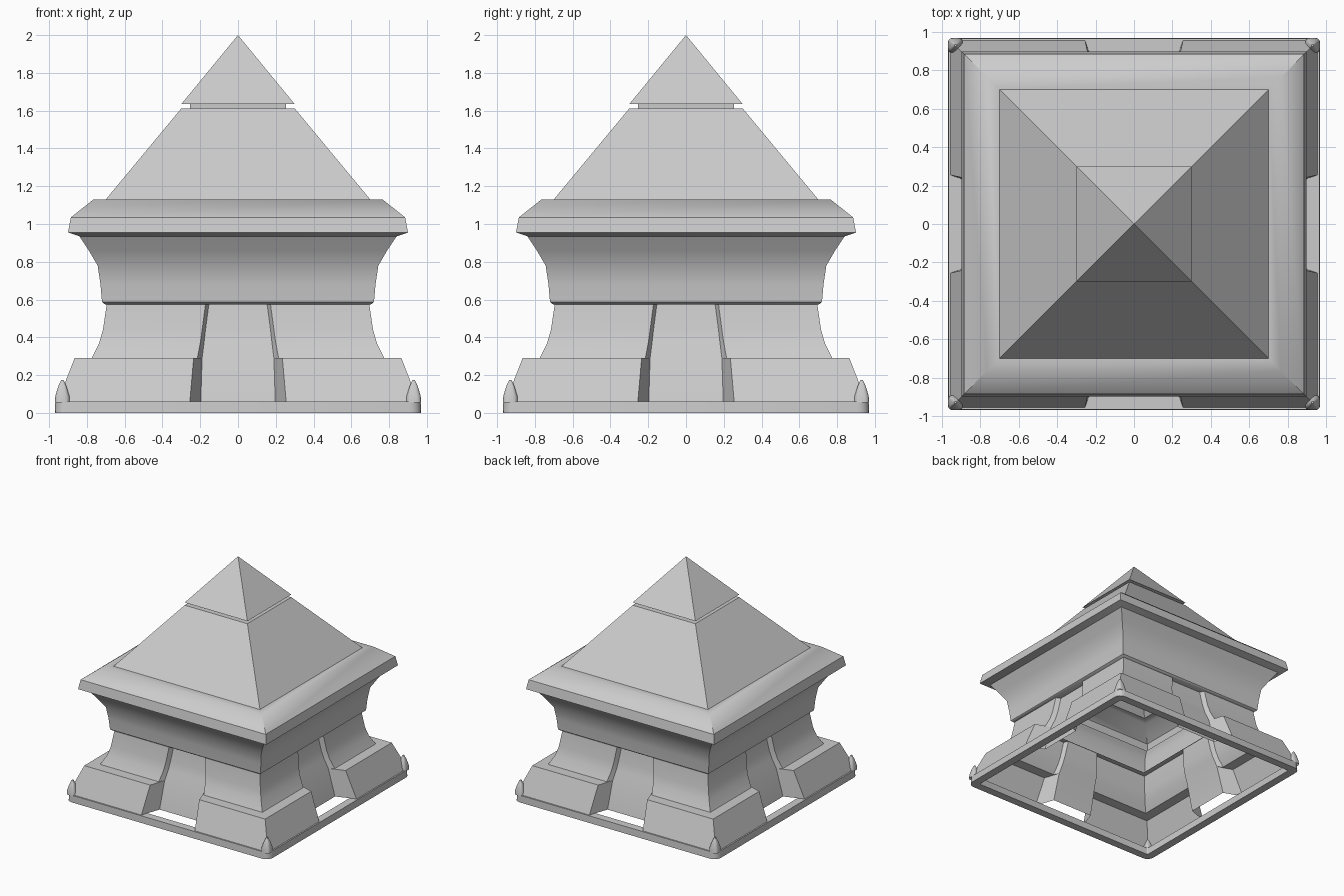
import bpy, bmesh, math
from mathutils import Matrix

cube = bpy.data.objects.get("Cube")
if cube:
    bpy.data.objects.remove(cube)

STONE = (0.6, 0.6, 0.6, 1)
stone = bpy.data.materials.new("pale stone")
stone.use_nodes = True
stone.diffuse_color = STONE
stone.node_tree.nodes["Principled BSDF"].inputs["Base Color"].default_value = STONE


def finish(name, bm, angle):
    bmesh.ops.remove_doubles(bm, verts=bm.verts, dist=0.0005)
    mesh = bpy.data.meshes.new(name)
    bm.to_mesh(mesh)
    bm.free()
    mesh.materials.append(stone)
    obj = bpy.data.objects.new(name, mesh)
    bpy.context.collection.objects.link(obj)
    bpy.ops.object.select_all(action='DESELECT')
    obj.select_set(True)
    bpy.context.view_layer.objects.active = obj
    bpy.ops.object.shade_smooth_by_angle(angle=math.radians(angle))
    return obj


def face(bm, points):
    bm.faces.new([bm.verts.new(p) for p in points])


def four_sides(bm):
    geom = bm.verts[:] + bm.edges[:] + bm.faces[:]
    for k in range(1, 4):
        copy = bmesh.ops.duplicate(bm, geom=geom)["geom"]
        verts = [v for v in copy if isinstance(v, bmesh.types.BMVert)]
        bmesh.ops.rotate(bm, verts=verts, matrix=Matrix.Rotation(k * math.pi / 2, 3, 'Z'))


def square_lathe(name, profile, angle=41):
    """Sweep (half width, height) points around a square plan."""
    bm = bmesh.new()
    for (a, z), (b, w) in zip(profile, profile[1:]):
        pts = [(-a, -a, z), (a, -a, z), (b, -b, w), (-b, -b, w)]
        face(bm, pts[:3] if b == 0 else pts)
    four_sides(bm)
    return finish(name, bm, angle)


# Roof: stepped pyramid, eave and flared cornice
square_lathe("pyramid_cap", [(.255, 1.61), (.255, 1.635), (.30, 1.635), (0, 2)])
square_lathe("pyramid_roof", [(.70, 1.13), (.30, 1.612), (.25, 1.612)])
square_lathe("eave", [(.84, .935), (.90, .955), (.885, 1.035), (.765, 1.13), (.70, 1.13)])
square_lathe("cornice", [(.65, .575), (.705, .575), (.72, .587), (.728, .68),
                         (.743, .78), (.79, .86), (.84, .935)])

# Corner piers with splayed doorways: rows of (depth, height, doorway half width)
outer = [(.955, .06, .255), (.865, .29, .235), (.775, .29, .215),
         (.735, .37, .20), (.715, .44, .19), (.695, .575, .172)]
inner = [(.79, .06, .197), (.73, .29, .19), (.73, .29, .19),
         (.695, .37, .18), (.675, .44, .172), (.655, .575, .154)]


def at(row):
    return (row[2], -row[0], row[1])


bm = bmesh.new()
for i in range(len(outer) - 1):
    a, b = outer[i:i + 2]
    c, d = inner[i:i + 2]
    face(bm, [at(a), (a[0], -a[0], a[1]), (b[0], -b[0], b[1]), at(b)])
    jamb = [at(c), at(a), at(b)]
    face(bm, jamb if c == d else jamb + [at(d)])
mirrored = bmesh.ops.duplicate(bm, geom=bm.verts[:] + bm.edges[:] + bm.faces[:])["geom"]
for v in mirrored:
    if isinstance(v, bmesh.types.BMVert):
        v.co.x *= -1
bmesh.ops.reverse_faces(bm, faces=[f for f in mirrored if isinstance(f, bmesh.types.BMFace)])

# Recessed wall at the back of each doorway
for c, d in zip(inner, inner[1:]):
    if c != d:
        face(bm, [(-c[2], -c[0], c[1]), at(c), at(d), (-d[2], -d[0], d[1])])
four_sides(bm)
finish("piers_and_doorways", bm, 35)


# Base frame with rounded corners, open in the middle
def rounded_square(half, radius, z, steps=4):
    pts = []
    for q in range(4):
        for s in range(steps + 1):
            t = (q + s / steps) * math.pi / 2
            cx = (half - radius) * (1 if q in (0, 3) else -1)
            cy = (half - radius) * (1 if q < 2 else -1)
            pts.append((cx + radius * math.cos(t), cy + radius * math.sin(t), z))
    return pts


bm = bmesh.new()
loops = [rounded_square(.90, .01, 0), rounded_square(.97, .06, 0),
         rounded_square(.967, .06, .06), rounded_square(.90, .01, .06)]
for i, loop in enumerate(loops):
    above = loops[(i + 1) % 4]
    for j in range(len(loop)):
        k = (j + 1) % len(loop)
        face(bm, [loop[j], loop[k], above[k], above[j]])
finish("base_frame", bm, 35)

# Pointed ornaments on the frame corners
bm = bmesh.new()
rings = [(.04, .055), (.037, .09), (.022, .14), (.006, .175)]
for sx in (-1, 1):
    for sy in (-1, 1):
        last = None
        for size, z in rings:
            ring = [bm.verts.new((sx * .93 + x, sy * .93 + y, z))
                    for x, y, _ in rounded_square(size, size * .6, z, 3)]
            if last:
                for j in range(len(ring)):
                    k = (j + 1) % len(ring)
                    bm.faces.new([last[j], last[k], ring[k], ring[j]])
            last = ring
        bm.faces.new(last)
finish("corner_ornaments", bm, 45)
